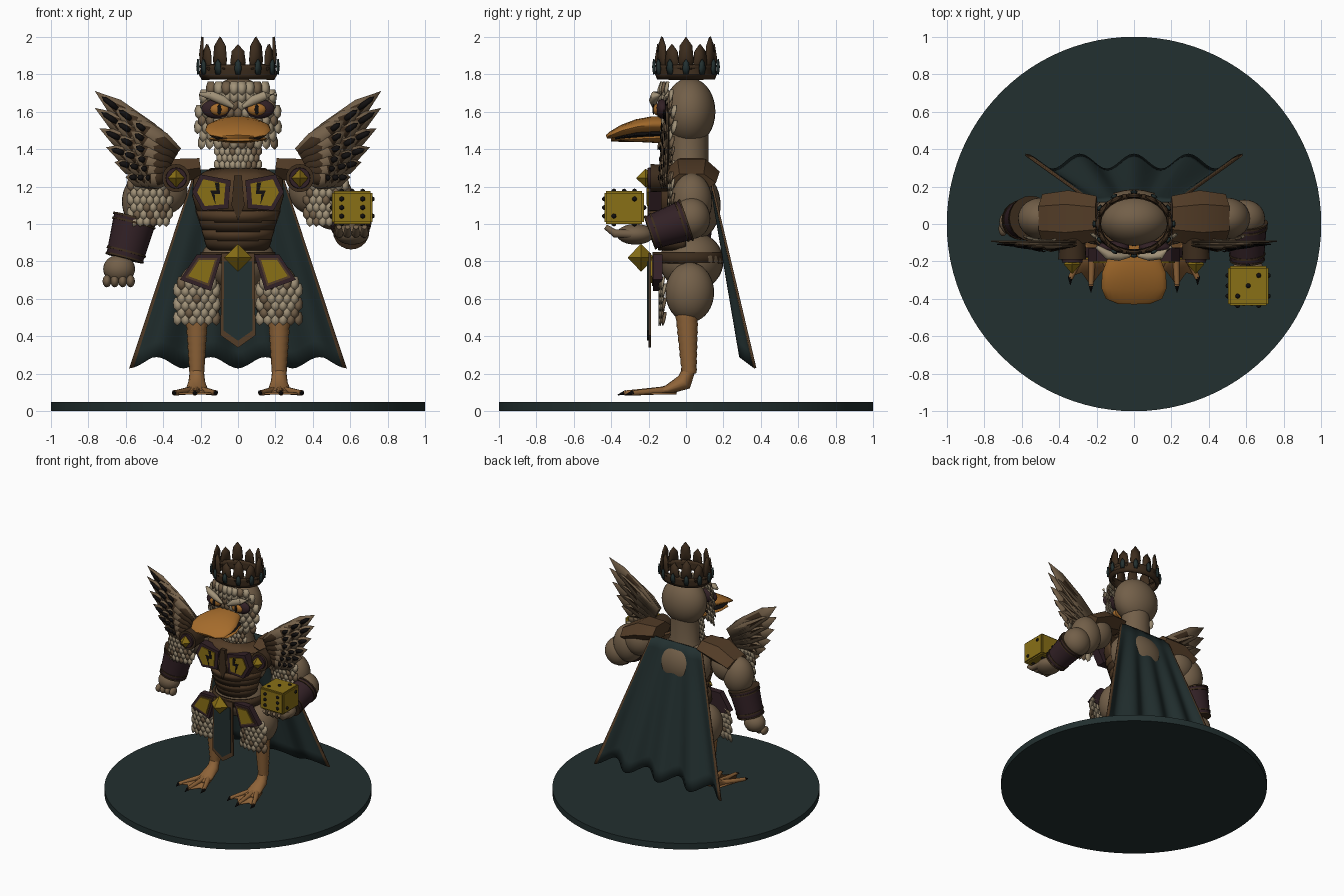
import bpy, bmesh, math, random
from mathutils import Vector, Matrix

random.seed(4)
cube = bpy.data.objects.get("Cube")
if cube:
    bpy.data.objects.remove(cube, do_unlink=True)


def material(name, *rgb):
    m = bpy.data.materials.new(name)
    m.use_nodes = True
    m.diffuse_color = (*rgb, 1)
    m.node_tree.nodes["Principled BSDF"].inputs["Base Color"].default_value = (*rgb, 1)
    return m


teal = material("dark teal", .016, .029, .029)
tan = material("tan skin", .17, .115, .066)
pale = material("pale feather", .36, .29, .19)
orange = material("orange beak", .38, .15, .025)
leg_tan = material("leg orange", .27, .125, .04)
brown = material("brown leather", .085, .045, .02)
umber = material("dark bronze", .045, .025, .012)
purple = material("dark purple", .032, .015, .019)
gold = material("old gold", .25, .16, .008)
black = material("black", .006, .005, .005)


def add(name, bm, mats, thick=0, angle=40):
    bmesh.ops.recalc_face_normals(bm, faces=bm.faces)
    me = bpy.data.meshes.new(name)
    bm.to_mesh(me)
    bm.free()
    for m in mats if isinstance(mats, list) else [mats]:
        me.materials.append(m)
    me.shade_smooth()
    me.set_sharp_from_angle(angle=math.radians(angle))
    ob = bpy.data.objects.new(name, me)
    bpy.context.collection.objects.link(ob)
    if thick:
        mod = ob.modifiers.new("thickness", "SOLIDIFY")
        mod.thickness, mod.offset = thick, 0
    return ob


def ball(name, loc, size, mat):
    bm = bmesh.new()
    bmesh.ops.create_uvsphere(bm, u_segments=28, v_segments=18, radius=1,
                              matrix=Matrix.LocRotScale(Vector(loc), None, Vector(size)))
    return add(name, bm, mat)


def loft(name, rings, mat, n=16):
    """Skin of elliptical rings (x, y, z, half width, half height) along a path."""
    bm, loops = bmesh.new(), []
    pts = [Vector(r[:3]) for r in rings]
    for i, (*_, a, b) in enumerate(rings):
        t = (pts[min(i + 1, len(pts) - 1)] - pts[max(i - 1, 0)]).normalized()
        ref = Vector((0, 1, 0)) if abs(t.x) > .8 else Vector((1, 0, 0))
        u = (ref - t * ref.dot(t)).normalized()
        v = t.cross(u)
        ang = [math.tau * k / n for k in range(n)]
        loops.append([bm.verts.new(pts[i] + u * a * math.cos(k) + v * b * math.sin(k)) for k in ang])
    for p, q in zip(loops, loops[1:]):
        for k in range(n):
            bm.faces.new((p[k - 1], p[k], q[k], q[k - 1]))
    bm.faces.new(loops[0])
    bm.faces.new(loops[-1])
    return add(name, bm, mat)


def band(name, rings, mat, cy=0, start=math.pi, end=math.tau, thick=.02):
    """Curved sheet round the body through rings (z, half width, half depth)."""
    bm, n = bmesh.new(), 24
    ang = [start + (end - start) * k / n for k in range(n + 1)]
    rows = [[bm.verts.new((a * math.cos(t), cy + b * math.sin(t), z)) for t in ang] for z, a, b in rings]
    for p, q in zip(rows, rows[1:]):
        for k in range(n):
            bm.faces.new((p[k], p[k + 1], q[k + 1], q[k]))
    bmesh.ops.remove_doubles(bm, verts=bm.verts, dist=.0001)
    return add(name, bm, mat, thick)


def plate(name, pts, y, depth, mat, grow=1, s=1):
    """Flat polygon in the front plane, grown about its middle and extruded back."""
    cx, cz = (sum(c) / len(pts) for c in zip(*pts))
    bm = bmesh.new()
    f = bm.faces.new([bm.verts.new((s * (cx + (x - cx) * grow), y, cz + (z - cz) * grow)) for x, z in pts])
    new = bmesh.ops.extrude_face_region(bm, geom=[f])["geom"]
    bmesh.ops.translate(bm, vec=(0, depth, 0), verts=[v for v in new if isinstance(v, bmesh.types.BMVert)])
    return add(name, bm, mat)


def feather(bm, base, d, n, length, width, index=0):
    base, d = Vector(base), Vector(d).normalized()
    side = d.cross(Vector(n)).normalized()
    up = side.cross(d)
    outline = [(-.35, 0), (-.5, .35), (-.4, .75), (0, 1), (.4, .75), (.5, .35), (.35, 0)]
    rim = [bm.verts.new(base + side * a * width + d * b * length) for a, b in outline]
    mid = bm.verts.new(base + d * length * .5 + up * width * .15)
    for k in range(len(rim)):
        bm.faces.new((rim[k - 1], rim[k], mid)).material_index = index


def scale_field(name, cx, top, bottom, rows, half, depth, size):
    """Rows of overlapping downward scales on a curved front."""
    bm = bmesh.new()
    for r in range(rows):
        f = r / (rows - 1)
        z, w = top + (bottom - top) * f, half(f)
        count = max(2, round(2 * w / (size * .8)))
        for k in range(count + r % 2):
            x = w * (2 * (k + .5 * (1 - r % 2)) / count - 1)
            feather(bm, (cx + x, depth(x, f), z), (x * .6, -.2, -1), (x * 3, -1, 0),
                    size * 1.5, size, random.choice((0, 0, 1)))
    add(name, bm, [pale, tan], .004)


def gem(name, x, y, z, w, h, depth, mat=gold):
    loft(name, [(x, y + depth, z, .002, .002), (x, y, z, w, h), (x, y - depth, z, .002, .002)], mat, 4)


# Round base
loft("base", [(0, 0, 0, 1, 1), (0, 0, .05, 1, 1)], teal, 96)

# Body, neck and head
ball("chest", (0, .02, 1.1), (.23, .165, .2), tan)
ball("pelvis", (0, .03, .8), (.2, .17, .16), tan)
loft("neck", [(0, .02, 1.18, .16, .12), (0, .015, 1.3, .115, .105), (0, .015, 1.5, .11, .105)], tan)
ball("head", (0, .02, 1.6), (.185, .137, .18), tan)
scale_field("neck_feathers", 0, 1.45, 1.27, 6, lambda f: .11, lambda x, f: -.1 + 3 * x * x, .035)
scale_field("face_feathers", 0, 1.76, 1.47, 8, lambda f: .165 + .045 * math.sin(f * 2.6),
            lambda x, f: -.135 + 1.8 * x * x, .05)

# Bill: upper and lower halves with a dark mouth
loft("upper_bill", [(0, -.1, 1.53, .1, .045), (0, -.18, 1.53, .14, .045), (0, -.26, 1.52, .17, .04),
                    (0, -.34, 1.5, .175, .03), (0, -.4, 1.475, .15, .02), (0, -.425, 1.465, .09, .01)], orange, 24)
loft("mouth", [(0, -.12, 1.48, .12, .02), (0, -.26, 1.475, .155, .02), (0, -.38, 1.455, .12, .01)], black)
loft("lower_bill", [(0, -.11, 1.46, .11, .03), (0, -.24, 1.455, .155, .018),
                    (0, -.34, 1.45, .15, .012), (0, -.4, 1.45, .08, .008)], orange, 24)

# Crown
band("crown_band", [(1.775, .185, .145), (1.8, .2, .155), (1.83, .19, .15), (1.85, .2, .155)], umber, 0, 0, math.tau)
crown = bmesh.new()
for k in range(12):
    t = math.tau * (k + .0) / 12
    out = Vector((math.cos(t), math.sin(t), 0))
    foot = Vector((out.x * .19, out.y * .148, 1.81))
    feather(crown, foot, (0, 0, 1), out, .15 + .04 * ((k + 1) % 2), .08, 0)
    feather(crown, foot + out * .022 - Vector((0, 0, .01)), (0, 0, 1), out, .08, .035, 1)
add("crown_points", crown, [umber, teal], .012)

# Waist, belly and chest armour
band("chest_armour", [(1.03, .2, .17), (1.15, .235, .19), (1.24, .23, .17), (1.29, .14, .12)], brown)
for k in range(4):
    z, w = .86 + .05 * k, .155 + .014 * k
    band("belly_band", [(z, w, w - .015), (z + .06, w + .02, w)], brown if k % 2 else umber, thick=.015)
plate("breast_ridge", [(-.02, 1.26), (.02, 1.26), (.035, 1.1), (0, 1.02), (-.035, 1.1)], -.205, .03, umber)
band("belt", [(.79, .2, .18), (.85, .19, .18)], umber, .01, 0, math.tau)
gem("belt_gem", 0, -.24, .82, .075, .075, .07)

# Loincloth
cloth = [(-.08, .82), (.08, .82), (.085, .42), (0, .36), (-.085, .42)]
plate("loincloth_trim", cloth, -.2, .014, brown, 1.1)
plate("loincloth", cloth, -.208, .012, teal, .92)

# Wavy cape with trimmed edges
cape, nu, nv = bmesh.new(), 48, 12
grid = []
for j in range(nv + 1):
    v, row = j / nv, []
    for i in range(nu + 1):
        u = 2 * i / nu - 1
        wave = math.cos(u * 2 * math.tau)
        row.append(cape.verts.new((u * (.23 + .35 * v), .12 + .21 * v + .04 * v * wave, 1.29 - v * (1.03 + .03 * wave))))
    grid.append(row)
for p, q in zip(grid, grid[1:]):
    for i in range(nu):
        face = cape.faces.new((p[i], p[i + 1], q[i + 1], q[i]))
        face.material_index = int(i in (0, nu - 1))
add("cape", cape, [teal, brown], .012)

for s in (-1, 1):
    side = "left" if s > 0 else "right"
    # Eye, patch and scowling brow
    ball(side + "_eye_patch", (s * .11, -.125, 1.615), (.085, .035, .052), purple)
    ball(side + "_eye", (s * .1, -.15, 1.612), (.05, .025, .033), orange)
    ball(side + "_pupil", (s * .1, -.173, 1.612), (.011, .006, .028), black)
    loft(side + "_brow", [(s * .2, -.12, 1.695, .01, .01), (s * .14, -.165, 1.685, .025, .024),
                          (s * .08, -.175, 1.66, .022, .025), (s * .025, -.17, 1.625, .01, .01)], pale)
    # Chest emblem panel
    panel = [(.06, 1.22), (.19, 1.245), (.225, 1.17), (.18, 1.09), (.07, 1.1)]
    plate(side + "_chest_frame", panel, -.2, .07, purple, 1.25, s)
    plate(side + "_chest_panel", panel, -.208, .02, gold, .92, s)
    bolt = [(.1, 1.225), (.125, 1.225), (.115, 1.18), (.15, 1.18), (.12, 1.1), (.125, 1.16), (.095, 1.16)]
    plate(side + "_chest_zigzag", bolt, -.212, .006, black, .95, s)
    # Hip guard
    hip = [(.12, .81), (.21, .81), (.27, .72), (.16, .68)]
    plate(side + "_hip_frame", hip, -.175, .05, purple, 1.5, s)
    plate(side + "_hip_rim", hip, -.182, .02, brown, 1.15, s)
    plate(side + "_hip_panel", hip, -.19, .02, gold, .95, s)
    # Shoulder pad with round clasp
    pad = loft(side + "_shoulder_pad", [(s * .2, .03, 1.3, .12, .06), (s * .35, .03, 1.28, .15, .08),
                                        (s * .49, .03, 1.22, .13, .06)], brown, 6)
    loft(side + "_clasp_rim", [(s * .33, -.06, 1.245, .07, .07), (s * .33, -.19, 1.245, .075, .075)], umber, 20)
    loft(side + "_clasp", [(s * .33, -.15, 1.245, .06, .06), (s * .33, -.205, 1.245, .055, .055)], purple, 20)
    gem(side + "_clasp_gem", s * .33, -.215, 1.245, .045, .05, .05)
    # Upper arm with scales
    ball(side + "_shoulder", (s * .4, .03, 1.18), (.13, .11, .13), tan)
    ball(side + "_upper_arm", (s * .5, .03, 1.12), (.12, .11, .15), tan)
    scale_field(side + "_arm_feathers", s * .47, 1.28, 1.05, 7, lambda f: .1, lambda x, f: -.085 + 2 * x * x, .045)
    # Wing: dark feathers with light edges, in three layers
    wing = bmesh.new()
    tips = [(.765, 1.71), (.765, 1.62), (.74, 1.51), (.705, 1.41), (.66, 1.33), (.6, 1.25)]
    for layer in range(3):
        for k, (x, z) in enumerate(tips):
            root = Vector((s * (.33 + .012 * k), -.09 - .012 * layer - .003 * k, 1.37 - .025 * k))
            reach = (Vector((s * x, root.y, z)) - root) * (1 - .23 * layer)
            size = reach.length
            for m, grow in enumerate((1, .9)):
                feather(wing, root - Vector((0, .006 * m, 0)), reach, (0, -1, 0), size * grow, .12 * grow - .03 * m, m)
            feather(wing, root + reach * .72 - Vector((0, .016, 0)), reach, (0, -1, 0), size * .2, .03, 2)
    add(side + "_wing", wing, [tan, umber, black], .004)
    # Thigh, ribbed shin and webbed foot
    ball(side + "_thigh", (s * .2, .02, .635), (.125, .13, .16), tan)
    scale_field(side + "_thigh_feathers", s * .22, .72, .53, 6, lambda f: .1, lambda x, f: -.13 + 2 * x * x, .05)
    shin = []
    for k in range(17):
        r = .058 - .0013 * k + .004 * (k % 2)
        shin.append((s * .22, .004 + .0008 * k, .52 - .02 * k, r, r))
    loft(side + "_shin", shin, leg_tan)
    loft(side + "_ankle", [(s * .22, .015, .22, .037, .035), (s * .22, -.01, .155, .045, .045),
                           (s * .22, -.1, .115, .06, .025), (s * .22, -.18, .1, .05, .012)], leg_tan)
    web = bmesh.new()
    spread = [(-.03, -.05), (-.1, -.27), (-.05, -.25), (.01, -.33), (.06, -.26), (.12, -.28), (.04, -.05)]
    web.faces.new([web.verts.new((s * (.22 + x), y, .095)) for x, y in spread])
    add(side + "_web", web, leg_tan, .012)
    for dx, y in ((-.1, -.28), (.01, -.33), (.12, -.29)):
        x = s * (.22 + dx)
        loft(side + "_toe", [(s * .22, -.06, .115, .025, .025), (s * (.22 + dx * .6), y * .65, .105, .018, .018),
                             (x, y, .097, .014, .014)], leg_tan, 10)
        loft(side + "_claw", [(x, y + .01, .1, .014, .014), (x, y - .035, .087, .002, .002)], black, 8)


# Bracers between two points
def bracer(side, a, b, r, q):
    a, b = Vector(a), Vector(b)
    loft(side + "_bracer", [(*a, r, r), (*a.lerp(b, .5), (r + q) / 2, (r + q) / 2), (*b, q, q)], purple, 20)
    for t in (0, .12, .85, 1):
        w = (r + (q - r) * t) * 1.05
        loft(side + "_bracer_rim", [(*a.lerp(b, t - .025), w, w), (*a.lerp(b, t + .025), w, w)], umber, 20)


# Hanging right arm
bracer("right", (-.55, .03, 1.03), (-.605, .02, .82), .115, .1)
ball("right_hand", (-.635, .01, .76), (.085, .075, .075), tan)
for k in range(4):
    ball("right_finger", (-.7 + .042 * k, -.025, .695), (.023, .04, .033), tan)

# Raised left arm holding a die
ball("left_elbow", (.59, .03, 1.03), (.11, .1, .11), tan)
bracer("left", (.6, 0, 1.02), (.605, -.19, .955), .11, .09)
ball("left_hand", (.61, -.27, .945), (.09, .1, .055), tan)
for k in range(4):
    x = .54 + .045 * k
    loft("left_finger", [(x, -.28, .945, .024, .024), (x, -.38, .95, .023, .023), (x, -.43, .985, .014, .014)], tan, 10)

# Die and its pips
centre, half = Vector((.61, -.33, 1.088)), Vector((.108, .106, .088))
bm = bmesh.new()
bmesh.ops.create_cube(bm, size=2, matrix=Matrix.LocRotScale(centre, None, half))
bmesh.ops.bevel(bm, geom=bm.edges[:], offset=.01, segments=2, affect="EDGES")
add("die", bm, gold)
corner = [(-1, -1), (1, 1), (-1, 1), (1, -1)]
dots = {1: [(0, 0)], 2: corner[:2], 3: corner[:2] + [(0, 0)], 4: corner,
        5: corner + [(0, 0)], 6: corner + [(-1, 0), (1, 0)]}
bm = bmesh.new()
for axis, sign, count in ((1, -1, 6), (1, 1, 1), (0, 1, 2), (0, -1, 5), (2, 1, 3), (2, -1, 4)):
    for u, v in dots[count]:
        p = Vector((u, u, v)) * .52 if axis == 1 else Vector((u, v, v)) * .52
        if axis == 0:
            p.y = u * .52
        p[axis] = sign
        bmesh.ops.create_icosphere(bm, subdivisions=2, radius=.013, matrix=Matrix.Translation(centre + p * half))
add("die_pips", bm, black)
